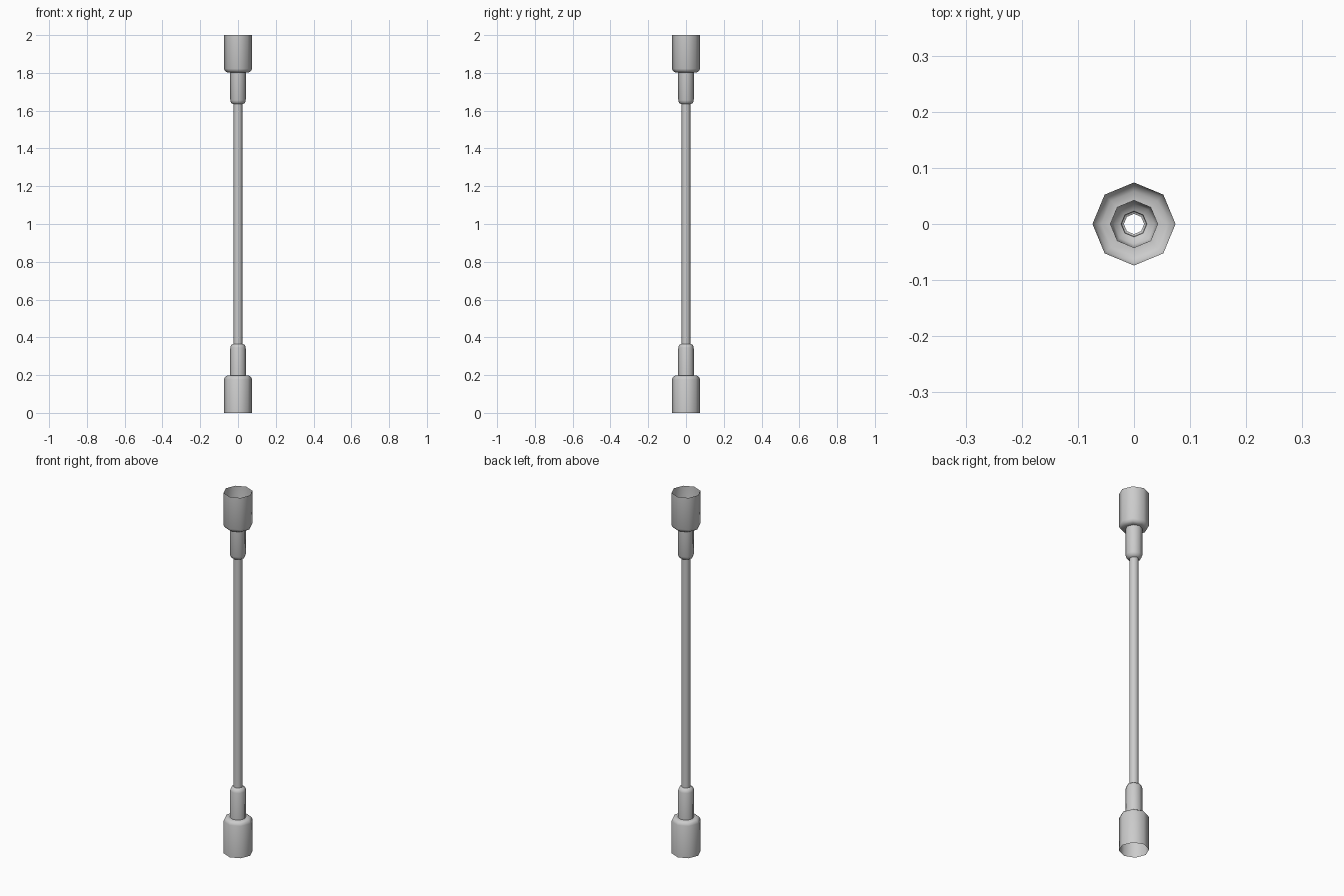
import bpy, bmesh, math

if "Cube" in bpy.data.objects:
    bpy.data.objects.remove(bpy.data.objects["Cube"])

SIDES = 8

def lathe(name, profile):
    """Open eight-sided surface of revolution from (radius, z) points."""
    bm = bmesh.new()
    rings = []
    for r, z in profile:
        rings.append([bm.verts.new((r * math.cos(2 * math.pi * i / SIDES),
                                    r * math.sin(2 * math.pi * i / SIDES), z))
                      for i in range(SIDES)])
    for a, b in zip(rings, rings[1:]):
        for i in range(SIDES):
            j = (i + 1) % SIDES
            bm.faces.new((a[i], a[j], b[j], b[i]))
    bmesh.ops.recalc_face_normals(bm, faces=bm.faces)
    # Make sure the normals point away from the axis
    if sum(f.normal.dot((f.calc_center_median().x, f.calc_center_median().y, 0)) for f in bm.faces) < 0:
        bmesh.ops.reverse_faces(bm, faces=bm.faces)
    mesh = bpy.data.meshes.new(name)
    bm.to_mesh(mesh)
    bm.free()
    obj = bpy.data.objects.new(name, mesh)
    bpy.context.collection.objects.link(obj)
    bpy.ops.object.select_all(action='DESELECT')
    obj.select_set(True)
    bpy.context.view_layer.objects.active = obj
    bpy.ops.object.shade_smooth_by_angle(angle=math.radians(50))
    return obj

# Open socket cup, shoulder, sleeve and rounded sleeve end
fitting = [(0.074, 0.0), (0.074, 0.178), (0.069, 0.19), (0.058, 0.197),
           (0.042, 0.197), (0.041, 0.345), (0.036, 0.36), (0.023, 0.366),
           (0.022, 0.372), (0.018, 0.374)]
lathe("lower_fitting", fitting)
lathe("upper_fitting", [(r, 2 - z) for r, z in fitting])

# Thin hollow rod between the fittings
lathe("rod", [(0.023, 0.366), (0.023, 1.634)])
